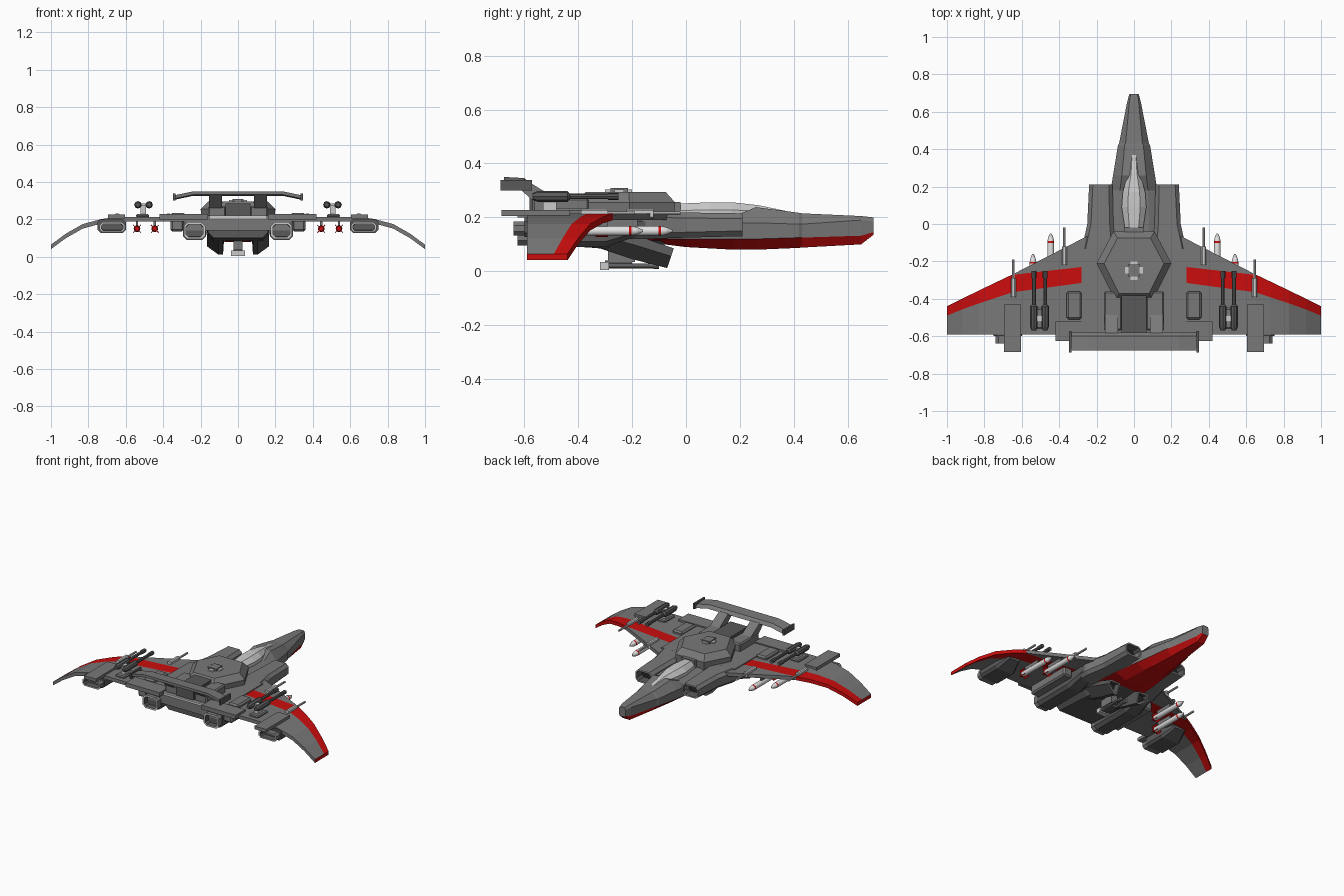
import bpy, bmesh, math
from mathutils import Vector

if "Cube" in bpy.data.objects:
    bpy.data.objects.remove(bpy.data.objects["Cube"], do_unlink=True)

# Flat colours
COLOURS = {"hull_grey": (.19, .19, .19), "dark_grey": (.10, .10, .10), "red": (.60, .004, .004),
           "light_grey": (.60, .60, .60), "white": (.78, .78, .78), "black": (.02, .02, .02)}
GREY, DARK, RED, LIGHT, WHITE, BLACK = range(6)
MATS = []
for label, rgb in COLOURS.items():
    m = bpy.data.materials.new(label)
    m.use_nodes = True
    m.diffuse_color = (*rgb, 1)
    m.node_tree.nodes["Principled BSDF"].inputs["Base Color"].default_value = (*rgb, 1)
    MATS.append(m)


def finish(name, bm, mirror=False, bevel=0, smooth=False):
    bmesh.ops.recalc_face_normals(bm, faces=bm.faces)
    me = bpy.data.meshes.new(name)
    bm.to_mesh(me)
    bm.free()
    for m in MATS:
        me.materials.append(m)
    ob = bpy.data.objects.new(name, me)
    bpy.context.collection.objects.link(ob)
    if smooth:
        bpy.ops.object.select_all(action='DESELECT')
        ob.select_set(True)
        bpy.context.view_layer.objects.active = ob
        bpy.ops.object.shade_smooth_by_angle(angle=math.radians(40))
    if bevel:
        b = ob.modifiers.new("Bevel", 'BEVEL')
        b.width, b.segments = bevel, 1
    if mirror:
        ob.modifiers.new("Mirror", 'MIRROR')
    return ob


def recess(bm, sign, rim, depth):
    """Open the end cap facing along y: light rim, black inside."""
    bm.normal_update()
    cap = max(bm.faces, key=lambda f: sign * f.calc_center_median().y)
    bmesh.ops.recalc_face_normals(bm, faces=bm.faces)
    ring = bmesh.ops.inset_region(bm, faces=[cap], thickness=rim)["faces"]
    for f in ring:
        f.material_index = LIGHT
    walls = bmesh.ops.inset_region(bm, faces=[cap], thickness=.002, depth=-depth)["faces"]
    for f in walls:
        f.material_index = DARK
    cap.material_index = BLACK


def loft(name, rings, col=GREY, opening=0, rim=.01, depth=.05, **kw):
    """Skin matching rings; col is a colour or a rule of (section, side)."""
    rule = col if callable(col) else (lambda i, j: col)
    bm = bmesh.new()
    vs = [[bm.verts.new(p) for p in r] for r in rings]
    n = len(rings[0])
    for i in range(len(vs) - 1):
        for j in range(n):
            k = (j + 1) % n
            bm.faces.new((vs[i][j], vs[i][k], vs[i + 1][k], vs[i + 1][j])).material_index = rule(i, j)
    for i, r in ((0, vs[0]), (len(vs) - 2, vs[-1])):
        bm.faces.new(r).material_index = rule(i, 0)
    if opening:
        recess(bm, opening, rim, depth)
    return finish(name, bm, **kw)


def rect(x0, x1, z0, z1, y, cut=0):
    """Rectangle ring across y, with optional chamfered corners."""
    if not cut:
        return [(x0, y, z0), (x1, y, z0), (x1, y, z1), (x0, y, z1)]
    return [(x0 + cut, y, z0), (x1 - cut, y, z0), (x1, y, z0 + cut), (x1, y, z1 - cut),
            (x1 - cut, y, z1), (x0 + cut, y, z1), (x0, y, z1 - cut), (x0, y, z0 + cut)]


def box(name, x, y, z, col=GREY, cut=0, **kw):
    return loft(name, [rect(*x, *z, yy, cut) for yy in y], col, **kw)


def lathe(name, x, z, profile, col=GREY, sides=12, **kw):
    """Round part along y from (y, radius) pairs."""
    turn = [2 * math.pi * k / sides for k in range(sides)]
    rings = [[(x + r * math.cos(a), y, z + r * math.sin(a)) for a in turn] for y, r in profile]
    return loft(name, rings, col, smooth=True, **kw)


# Fuselage and nose, red belly
def hull_ring(y, wt, zt, wm, zm, zl, wb, zb):
    half = [(wt, zt), (wm, zm), (wm, zl), (wb, zb)]
    return [(x, y, z) for x, z in half] + [(-x, y, z) for x, z in reversed(half)]


loft("fuselage", [hull_ring(*s) for s in (
    (.695, .018, .20, .025, .185, .145, .02, .135),
    (.65, .025, .205, .037, .19, .132, .025, .10),
    (.43, .045, .215, .08, .175, .125, .045, .088),
    (.42, .05, .217, .086, .175, .125, .045, .087),
    (.26, .065, .238, .112, .18, .12, .06, .08),
    (.18, .075, .205, .125, .18, .12, .07, .08),
    (.0, .08, .205, .15, .18, .12, .07, .09),
    (-.16, .08, .205, .16, .18, .12, .05, .11))],
    lambda i, j: RED if j in (2, 3, 4) else GREY)

# Canopy
loft("canopy", [[(-w, y, .19), (-w, y, (z + .2) / 2), (-w * .5, y, z), (w * .5, y, z),
                 (w, y, (z + .2) / 2), (w, y, .19)] for y, w, z in (
    (.37, .02, .224), (.27, .032, .245), (.17, .06, .256), (.09, .066, .256), (-.05, .045, .25))], LIGHT)
box("canopy_spine", (-.05, .05), (-.09, -.02), (.2, .258))

# Side intakes and central body
loft("intake", [rect(.115, .24, .13, .215, .21, .02), rect(.11, .25, .125, .218, .0, .02),
                rect(.1, .28, .12, .22, -.14, .02), rect(.1, .28, .12, .22, -.3, .02)],
     opening=1, rim=.009, depth=.06, mirror=True)
box("main_body", (-.28, .28), (-.59, -.13), (.14, .22))
loft("belly_block", [rect(-.16, .16, .1, .2, -.57, .03), rect(-.16, .16, .085, .2, -.3, .03),
                     rect(-.1, .1, .1, .2, -.08, .03)], DARK)
box("rear_vent", (-.15, .15), (-.598, -.59), (.205, .22), LIGHT)


# Faceted dome on the back
def hexagon(s, z):
    pts = ((.11, -.04), (.2, -.21), (.1, -.41), (-.1, -.41), (-.2, -.21), (-.11, -.04))
    return [(x * s, -.22 + (y + .22) * s, z) for x, y in pts]


loft("dome", [hexagon(.97, .2), hexagon(1, .255), hexagon(.8, .295)])
box("hatch_bar_across", (-.048, .048), (-.265, -.23), (.29, .303), LIGHT)
box("hatch_bar_along", (-.018, .018), (-.3, -.2), (.29, .303), LIGHT)
box("hatch_cap", (-.03, .03), (-.28, -.215), (.29, .31))

# Rear deck and tail wing
box("deck_side", (.065, .16), (-.57, -.36), (.21, .272), mirror=True, bevel=.008)
box("deck_middle", (-.066, .066), (-.58, -.38), (.21, .285), DARK)
loft("tail_strut", [[(x, -.57, .262), (x, -.47, .262), (x, -.58, .33), (x, -.64, .33)]
                    for x in (.085, .155)], mirror=True)
loft("tail_wing", [[(x, -.58, z - .012), (x, -.6, z + .008), (x, -.675, z + .012), (x, -.675, z - .006)]
                   for x, z in ((-.335, .318), (-.24, .338), (.24, .338), (.335, .318))])
box("tail_wing_plate", (.335, .347), (-.688, -.572), (.3, .338), DARK, mirror=True)

# Drooping wing with a red band
WING = [(.24, -.06, -.226, -.31, .202), (.28, -.08, -.23, -.315, .202), (.65, -.27, -.272, -.365, .202),
        (.73, -.308, -.311, -.392, .19), (.83, -.356, -.359, -.425, .163),
        (.92, -.4, -.403, -.457, .112), (1.0, -.44, -.443, -.49, .053)]
loft("wing", [[(x, y, z + .012) for y in (a, b, c, -.59)] + [(x, y, z - .012) for y in (-.59, c, b, a)]
              for x, a, b, c, z in WING],
     lambda i, j: RED if i and (j in (1, 5) or (i > 1 and j in (0, 6, 7))) else GREY, mirror=True)

# Engine nacelles and nozzles
loft("inner_nacelle", [rect(.18, .28, .14, .2, -.15, .015), rect(.17, .295, .09, .2, -.3, .02),
                       rect(.17, .295, .09, .2, -.59, .02)], DARK, mirror=True)
box("inner_nozzle", (.175, .29), (-.625, -.58), (.095, .185), GREY, .02, opening=-1, rim=.013, mirror=True)
box("nacelle_shoulder", (.29, .36), (-.58, -.25), (.135, .2), mirror=True, bevel=.01)
box("nacelle_cover", (.16, .42), (-.625, -.52), (.2, .228), mirror=True)
box("nacelle_vane", (.28, .36), (-.51, -.36), (.2, .235), mirror=True, bevel=.01)
loft("outer_nacelle", [rect(.63, .72, .17, .2, -.36, .01), rect(.6, .75, .128, .2, -.45, .015),
                       rect(.6, .75, .128, .2, -.6, .015)], DARK, mirror=True)
box("outer_nozzle", (.605, .74), (-.64, -.59), (.132, .185), GREY, .015, opening=-1, rim=.01, mirror=True)
box("outer_cover", (.605, .695), (-.685, -.43), (.205, .227), mirror=True)

# Canted belly intakes
loft("belly_intake", [[(.075, y + .025, z1), (.15, y + .025, z1), (.165, y + .015, z1 * .6 + z0 * .4),
                       (.105, y, z0), (.08, y, z0)]
                      for y, z0, z1 in ((-.07, .012, .085), (-.2, .045, .13), (-.32, .085, .16), (-.5, .1, .17))],
     DARK, opening=1, rim=.009, depth=.04, mirror=True)

# Belly gun
box("belly_mount", (-.025, .025), (-.29, -.19), (.035, .11), GREY)
box("belly_gun_body", (-.038, .038), (-.32, -.285), (.004, .034), LIGHT)
box("belly_gun_cradle", (-.022, .022), (-.3, -.2), (.012, .04), DARK)
lathe("belly_barrel", .022, .02, [(-.3, .009), (-.12, .009), (-.12, .012), (-.1, .012)], GREY, 8, mirror=True)

# Missiles under the wing
for label, x, tip in (("inner", .445, -.05), ("outer", .54, -.16)):
    shape = [(-.29, .012), (-.27, .018), (-.052, .018), (-.042, .018), (-.02, .013), (0, .004)]
    lathe(label + "_missile", x, .15, [(tip + y, r) for y, r in shape],
          lambda i, j: (RED, WHITE, RED, WHITE, LIGHT)[i], mirror=True)
    box(label + "_pylon", (x - .006, x + .006), (tip - .25, tip - .13), (.16, .2), mirror=True)
    for part, dx in (("rising", 1), ("falling", -1)):
        d = Vector((dx, 0, 1)).normalized() * .03
        n = Vector((1, 0, -dx)).normalized() * .002
        c = Vector((x, tip, .15))
        loft(label + "_missile_fin_" + part,
             [[c + d + n + Vector((0, y, 0)), c + d - n + Vector((0, y, 0)),
               c - d - n + Vector((0, y, 0)), c - d + n + Vector((0, y, 0))] for y in (-.285, -.24)],
             RED, mirror=True)

# Twin guns on top of the wing
box("gun_base", (.475, .545), (-.56, -.45), (.21, .228), mirror=True, bevel=.006)
box("gun_post", (.492, .522), (-.53, -.48), (.22, .275), LIGHT, mirror=True)
box("gun_cradle", (.475, .54), (-.52, -.49), (.27, .285), LIGHT, mirror=True)
for label, x in (("inner", .475), ("outer", .535)):
    lathe(label + "_gun_barrel", x, .278, [(-.57, .012), (-.55, .02), (-.44, .02), (-.43, .01),
                                            (-.29, .01), (-.29, .013), (-.25, .013)], DARK, 8, mirror=True)

# Light cannons in the leading edge
for label, x, front in (("inner", .372, -.02), ("outer", .645, -.19)):
    box(label + "_cannon", (x - .013, x + .013), (front - .2, front - .1), (.195, .232), LIGHT, .006, mirror=True)
    lathe(label + "_cannon_barrel", x, .215, [(front - .12, .007), (front, .007)], LIGHT, 8, mirror=True)
